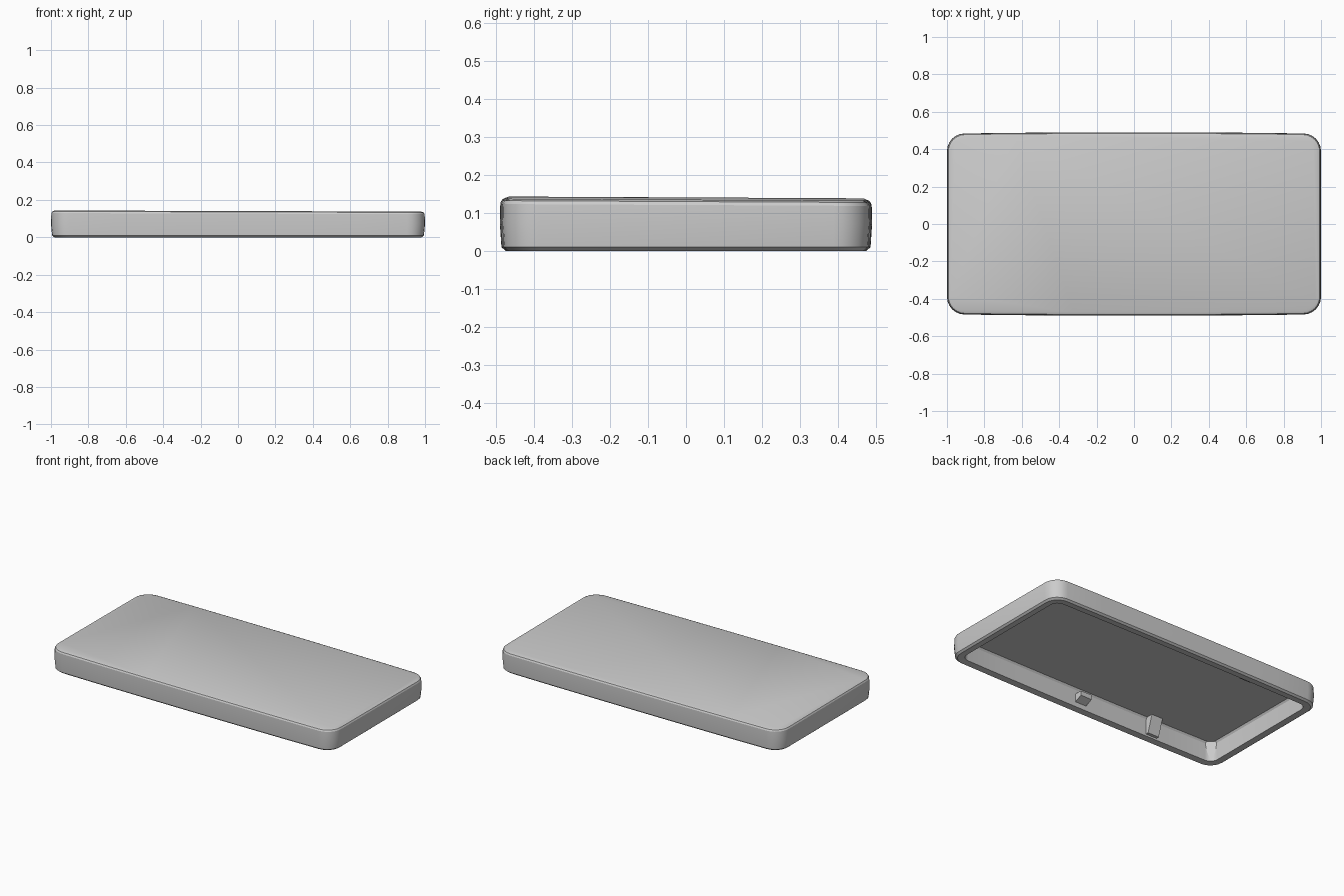
import bpy, bmesh, math

if "Cube" in bpy.data.objects:
    bpy.data.objects.remove(bpy.data.objects["Cube"])


def outline(hx, hy, radius, segs=6):
    """Rounded rectangle with a very slight bow along the long sides."""
    pts = []
    for k, (sx, sy) in enumerate([(1, 1), (-1, 1), (-1, -1), (1, -1)]):
        cx, cy = sx * (hx - radius), sy * (hy - 0.006 - radius)
        for i in range(segs + 1):
            a = math.radians(90 * k + 90 * i / segs)
            pts.append((cx + radius * math.cos(a), cy + radius * math.sin(a)))
        # points along the long sides, bowed outward
        if k in (0, 2):
            for f in (0.65, 0.33, 0, -0.33, -0.65):
                pts.append((sx * f * hx, sy * (hy - 0.006 * f * f)))
    return pts


def finish(bm, name):
    bmesh.ops.recalc_face_normals(bm, faces=bm.faces)
    mesh = bpy.data.meshes.new(name)
    bm.to_mesh(mesh)
    bm.free()
    obj = bpy.data.objects.new(name, mesh)
    bpy.context.collection.objects.link(obj)
    return obj


# Hollow cover: profile runs from the inner ceiling, round the rim, to the top
profile = [
    (0.930, 0.420, 0.040, 0.120),
    (0.938, 0.428, 0.048, 0.108),
    (0.942, 0.432, 0.050, 0.003),
    (0.982, 0.474, 0.085, 0.000),
    (0.994, 0.486, 0.092, 0.010),
    (1.000, 0.490, 0.095, 0.070),
    (0.998, 0.489, 0.095, 0.124),
    (0.993, 0.484, 0.091, 0.133),
    (0.981, 0.472, 0.082, 0.138),
]
bm = bmesh.new()
rings = []
for hx, hy, r, z in profile:
    ring = []
    for x, y in outline(hx, hy, r):
        # the top leans slightly down toward the right and back
        lean = (0.003 * x + 0.005 * y) if z > 0.1 else 0
        ring.append(bm.verts.new((x, y, z - lean)))
    rings.append(ring)
for a, b in zip(rings, rings[1:]):
    n = len(a)
    for i in range(n):
        j = (i + 1) % n
        bm.faces.new((a[i], a[j], b[j], b[i]))
bm.faces.new(rings[0])
bm.faces.new(rings[-1])
cover = finish(bm, "cover_shell")
bpy.context.view_layer.objects.active = cover
cover.select_set(True)
bpy.ops.object.shade_smooth_by_angle(angle=math.radians(25))
cover.select_set(False)


def prism(name, side, x, width):
    """Bracket with a side profile in y-z, extruded along x."""
    bm = bmesh.new()
    ends = []
    for dx in (-width / 2, width / 2):
        ends.append([bm.verts.new((x + dx, y, z)) for y, z in side])
    n = len(side)
    for i in range(n):
        j = (i + 1) % n
        bm.faces.new((ends[0][i], ends[0][j], ends[1][j], ends[1][i]))
    bm.faces.new(ends[0])
    bm.faces.new(ends[1])
    return finish(bm, name)


# Inner clips and ribs along the long walls
for sign, label in ((-1, "front"), (1, "back")):
    clip = [(-0.44, 0.03), (-0.38, 0.055), (-0.38, 0.085), (-0.44, 0.085)]
    rib = [(-0.44, 0.015), (-0.41, 0.015), (-0.375, 0.122), (-0.44, 0.122)]
    prism(label + "_clip", [(-sign * y, z) for y, z in clip], 0.04, 0.08)
    prism(label + "_rib", [(-sign * y, z) for y, z in rib], -0.49, 0.08)

# Tapered gussets in the left corners
for sign, label in ((-1, "front"), (1, "back")):
    bm = bmesh.new()
    low = [(-0.945, 0.395), (-0.905, 0.435), (-0.935, 0.43)]
    high = [(-0.945, 0.365), (-0.875, 0.435), (-0.935, 0.43)]
    a = [bm.verts.new((x, sign * y, 0.01)) for x, y in low]
    b = [bm.verts.new((x, sign * y, 0.122)) for x, y in high]
    for i in range(3):
        j = (i + 1) % 3
        bm.faces.new((a[i], a[j], b[j], b[i]))
    bm.faces.new(a)
    bm.faces.new(b)
    finish(bm, label + "_corner_gusset")
